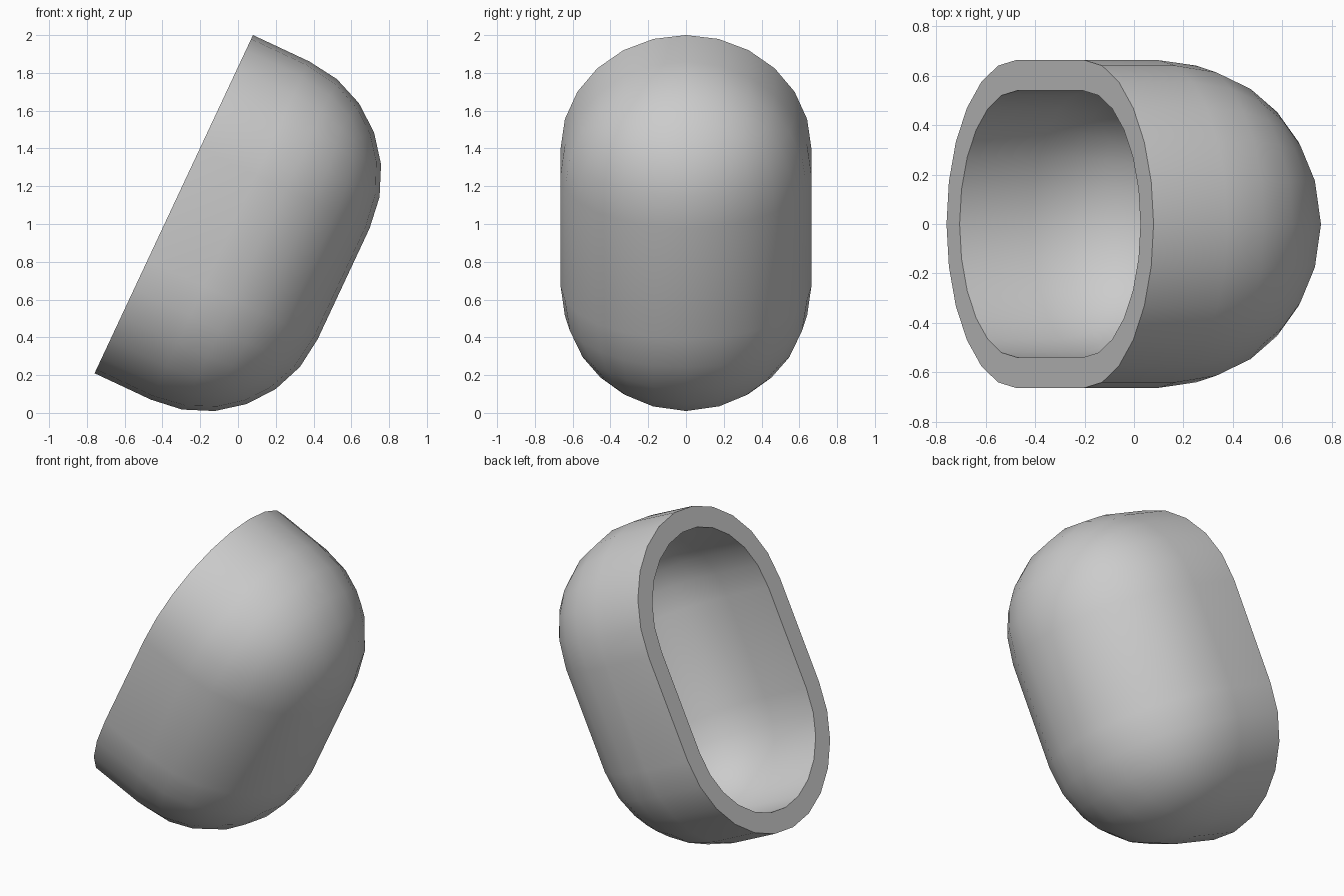
import bpy
import bmesh
from math import radians

cube = bpy.data.objects.get("Cube")
if cube:
    bpy.data.objects.remove(cube, do_unlink=True)

RADIUS = 0.664      # rounding of ends and base
LENGTH = 1.977      # long side of the opening
DEPTH = 0.993       # opening to base
WALL = 0.124
TILT = radians(25.1)

grey = bpy.data.materials.new("plain grey")
grey.use_nodes = True
colour = (0.6, 0.6, 0.6, 1.0)
grey.diffuse_color = colour
grey.node_tree.nodes["Principled BSDF"].inputs["Base Color"].default_value = colour

# Box lying on its side, open towards -x
bm = bmesh.new()
bmesh.ops.create_cube(bm, size=1.0)
for v in bm.verts:
    v.co.x = (v.co.x + 0.5) * DEPTH
    v.co.y *= 2 * RADIUS
    v.co.z *= LENGTH
opening = [f for f in bm.faces if f.normal.x < -0.5]
bmesh.ops.delete(bm, geom=opening, context='FACES_ONLY')

# Round every edge except the rim; the rounding meets along the middle
edges = [e for e in bm.edges if not e.is_boundary]
bmesh.ops.bevel(bm, geom=edges, offset=RADIUS - 0.0005, offset_type='OFFSET',
                segments=6, profile=0.5, affect='EDGES', clamp_overlap=True)
bmesh.ops.remove_doubles(bm, verts=bm.verts, dist=0.004)
bmesh.ops.recalc_face_normals(bm, faces=bm.faces)
if sum(f.normal.x * f.calc_area() for f in bm.faces) < 0:
    bmesh.ops.reverse_faces(bm, faces=bm.faces)

mesh = bpy.data.meshes.new("rounded_cup")
bm.to_mesh(mesh)
bm.free()
mesh.materials.append(grey)
cup = bpy.data.objects.new("rounded_cup", mesh)
bpy.context.collection.objects.link(cup)
cup.location = (-0.34, 0, 1.105)
cup.rotation_euler = (0, TILT, 0)

# Hollow wall with a flat rim
wall = cup.modifiers.new("wall", 'SOLIDIFY')
wall.thickness = WALL
wall.offset = -1
wall.use_even_offset = True

bpy.ops.object.select_all(action='DESELECT')
cup.select_set(True)
bpy.context.view_layer.objects.active = cup
bpy.ops.object.modifier_apply(modifier=wall.name)
bpy.ops.object.shade_smooth_by_angle(angle=radians(40))
